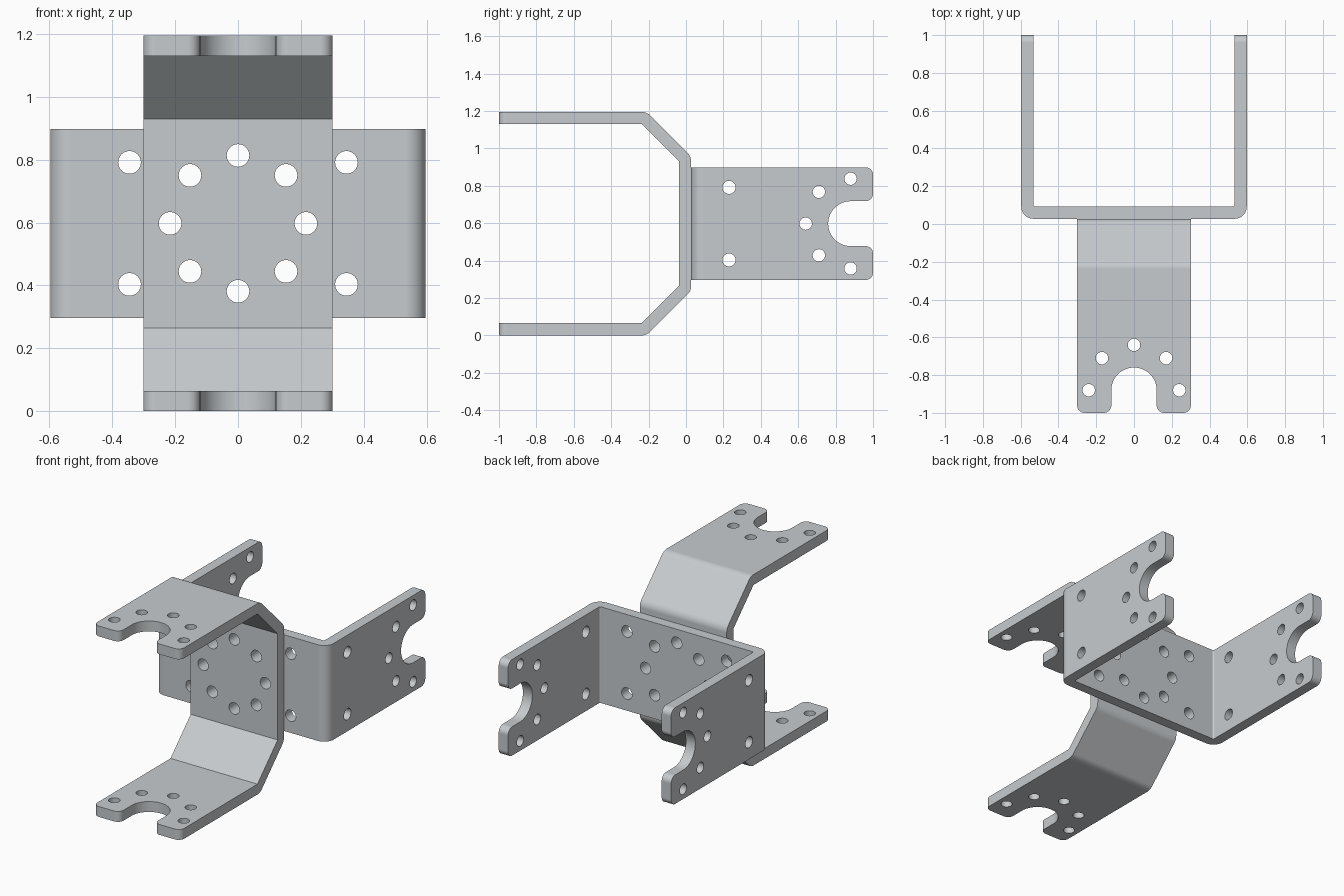
import bpy
import bmesh
from math import cos, sin, tan, pi
from mathutils import Vector

cube = bpy.data.objects.get("Cube")
if cube:
    bpy.data.objects.remove(cube, do_unlink=True)

T = 0.065        # sheet thickness
TOP = 1.195      # overall height
MID = TOP / 2    # height of the hole pattern centre
JOIN = 0.0275    # plane where the two brackets touch
HALF = 0.301     # half width of each strip

steel = bpy.data.materials.new("Brushed steel grey")
steel.use_nodes = True
steel.diffuse_color = (0.57, 0.60, 0.62, 1)
steel.node_tree.nodes["Principled BSDF"].inputs["Base Color"].default_value = (0.57, 0.60, 0.62, 1)


# Directions in which a flat outline (u, v) is extruded by w
def along_x(u, v, w):
    return Vector((w, u, v))


def along_y(u, v, w):
    return Vector((u, w, v))


def along_z(u, v, w):
    return Vector((u, v, w))


def fillet(corners, segs=8):
    """Round each (u, v, radius) corner of a closed outline."""
    out = []
    for i, (u, v, r) in enumerate(corners):
        p = Vector((u, v))
        if r == 0:
            out.append(p)
            continue
        a = (Vector(corners[i - 1][:2]) - p).normalized()
        b = (Vector(corners[(i + 1) % len(corners)][:2]) - p).normalized()
        half = a.angle(b) / 2
        centre = p + (a + b).normalized() * (r / sin(half))
        start = p + a * (r / tan(half)) - centre
        end = p + b * (r / tan(half)) - centre
        sweep = start.angle(end)
        for k in range(segs + 1):
            f = k / segs
            q = centre + (start * sin((1 - f) * sweep) + end * sin(f * sweep)) / sin(sweep)
            if not out or (q - out[-1]).length > 1e-5:
                out.append(q)
    return out


def circle(u, v, r, n=32):
    return [Vector((u + r * cos(2 * pi * k / n), v + r * sin(2 * pi * k / n))) for k in range(n)]


def prism(bm, outline, axis, lo, hi):
    """Extrude an outline between two positions on an axis."""
    ends = [[bm.verts.new(axis(p.x, p.y, w)) for p in outline] for w in (lo, hi)]
    bm.faces.new(ends[0])
    bm.faces.new(ends[1])
    n = len(outline)
    for i in range(n):
        j = (i + 1) % n
        bm.faces.new((ends[0][i], ends[0][j], ends[1][j], ends[1][i]))


def make_object(name, bm):
    bmesh.ops.recalc_face_normals(bm, faces=bm.faces)
    mesh = bpy.data.meshes.new(name)
    bm.to_mesh(mesh)
    bm.free()
    mesh.materials.append(steel)
    obj = bpy.data.objects.new(name, mesh)
    bpy.context.collection.objects.link(obj)
    return obj


def arm_end_outline():
    """Area removed from an arm tip: outer corners, end and rounded slot."""
    edge = HALF + 0.0002
    side = [(edge + 0.1, 1.2, 0), (edge + 0.1, 0.9, 0), (edge, 0.9, 0),
            (edge, 1, 0.04), (0.12, 1, 0.04), (0.12, 0.76, 0.12)]
    return fillet(side + [(-s, t, r) for s, t, r in reversed(side)], 12)


def cut_arm_ends(bm, axis, to_uv, lo, hi):
    """Slot the tips of a pair of arms and drill five holes around the slot."""
    prism(bm, [to_uv(p.x, p.y) for p in arm_end_outline()], axis, lo, hi)
    for k in range(5):
        a = pi + k * pi / 4
        p = to_uv(0.24 * cos(a), 0.88 + 0.24 * sin(a))
        prism(bm, circle(p.x, p.y, 0.033), axis, lo, hi)


def cut_ring(bm):
    """Ring of eight holes through the back plate."""
    for k in range(8):
        a = k * pi / 4
        prism(bm, circle(0.216 * cos(a), MID + 0.216 * sin(a), 0.036), along_y, -0.15, 0.15)


def finish(obj, cutter):
    """Apply the cuts and shade smooth with sharp sheet edges."""
    cutter.hide_render = True
    cut = obj.modifiers.new("Cut", 'BOOLEAN')
    cut.operation = 'DIFFERENCE'
    cut.solver = 'EXACT'
    cut.object = cutter
    bpy.ops.object.select_all(action='DESELECT')
    bpy.context.view_layer.objects.active = obj
    obj.select_set(True)
    bpy.ops.object.modifier_apply(modifier=cut.name)
    bpy.data.objects.remove(cutter, do_unlink=True)
    bpy.ops.object.shade_smooth_by_angle(angle=pi / 6)
    normals = obj.modifiers.new("Flat face normals", 'WEIGHTED_NORMAL')
    normals.keep_sharp = True


# Front bracket: vertical plate with angled bends into two forward arms
shift = T * tan(pi / 8)
outer = [(-1.05, TOP, 0), (-0.2375 + shift, TOP, T), (JOIN, TOP - T - 0.2 + shift, T)]
inner = [(JOIN - T, TOP - T - 0.2, 0), (-0.2375, TOP - T, 0), (-1.05, TOP - T, 0)]


def flip(points):
    return [(u, TOP - v, r) for u, v, r in reversed(points)]


bm = bmesh.new()
prism(bm, fillet(outer + flip(outer) + flip(inner) + inner), along_x, -HALF, HALF)
front = make_object("front_bracket", bm)
bm = bmesh.new()
cut_arm_ends(bm, along_z, lambda s, t: Vector((s, -t)), -0.2, TOP + 0.2)
cut_ring(bm)
finish(front, make_object("front_cutter", bm))

# Rear bracket: U-shaped channel with two backward arms
W = 0.597
channel = [(-W, 1.05, 0), (-W, JOIN, T), (W, JOIN, T), (W, 1.05, 0),
           (W - T, 1.05, 0), (W - T, JOIN + T, 0.01),
           (T - W, JOIN + T, 0.01), (T - W, 1.05, 0)]
bm = bmesh.new()
prism(bm, fillet(channel), along_z, MID - HALF, MID + HALF)
rear = make_object("rear_bracket", bm)
bm = bmesh.new()
cut_arm_ends(bm, along_x, lambda s, t: Vector((t, MID + s)), -0.8, 0.8)
cut_ring(bm)
for dz in (-0.194, 0.194):
    prism(bm, circle(0.23, MID + dz, 0.035), along_x, -0.8, 0.8)
    for x in (-0.345, 0.345):
        prism(bm, circle(x, MID + dz, 0.036), along_y, -0.15, 0.15)
finish(rear, make_object("rear_cutter", bm))
